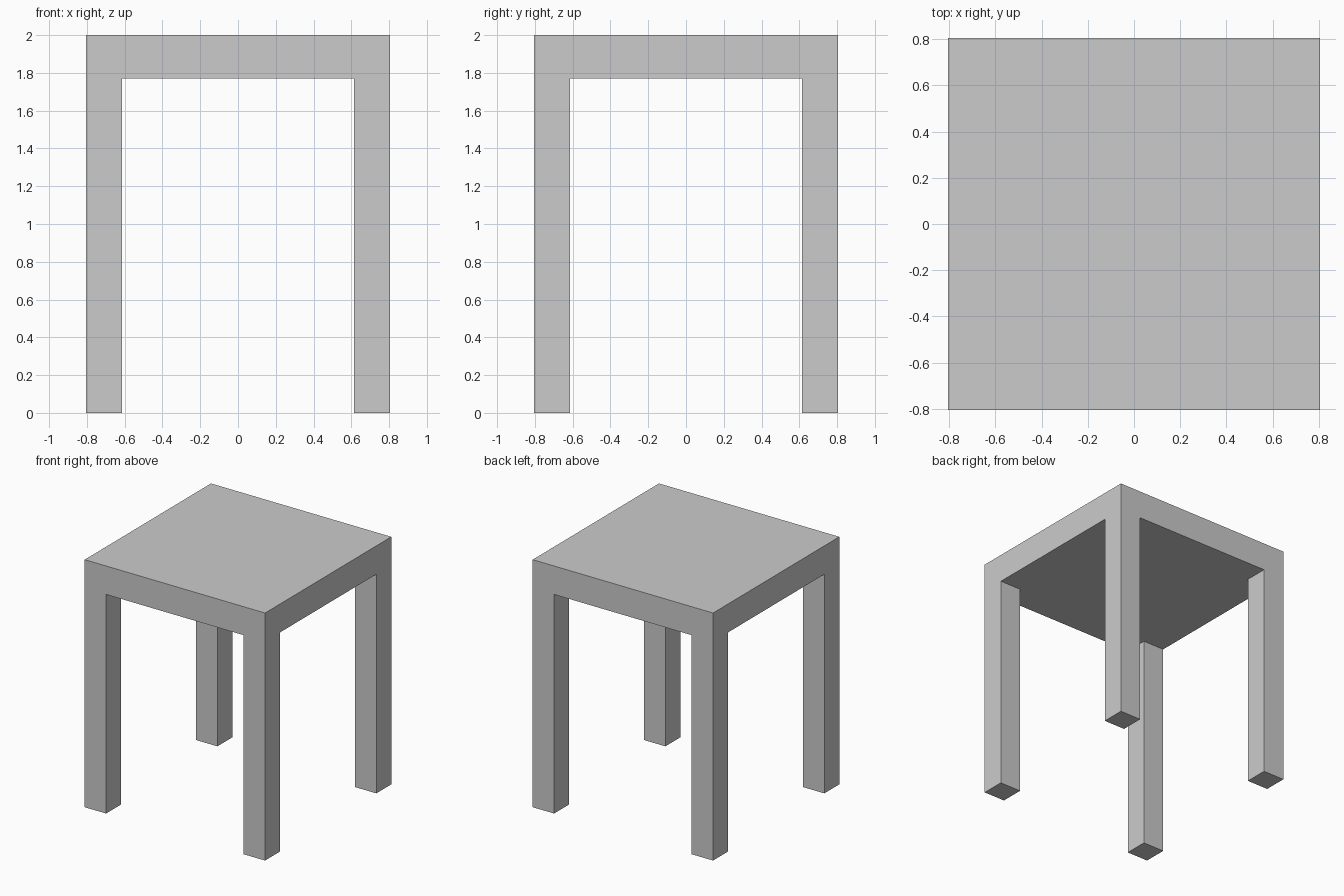
import bpy, bmesh
from mathutils import Vector

if "Cube" in bpy.data.objects:
    bpy.data.objects.remove(bpy.data.objects["Cube"])

HALF = 0.806      # half width of the table
INNER = 0.615     # inner face of the legs
UNDER = 1.77      # underside of the top
HEIGHT = 2.0

bm = bmesh.new()


def extrude(faces, dz, keep=False):
    result = bmesh.ops.extrude_face_region(bm, geom=faces, use_keep_orig=keep)
    verts = [g for g in result["geom"] if isinstance(g, bmesh.types.BMVert)]
    bmesh.ops.translate(bm, verts=verts, vec=Vector((0, 0, dz)))


# underside: 3 x 3 grid whose lines match the inner leg faces
bmesh.ops.create_grid(bm, x_segments=3, y_segments=3, size=HALF)
for v in bm.verts:
    for i in (0, 1):
        if abs(v.co[i]) < HALF * 0.9:
            v.co[i] = INNER if v.co[i] > 0 else -INNER
    v.co.z = UNDER

# thick top
underside = list(bm.faces)
extrude(underside, HEIGHT - UNDER, keep=True)

# four legs flush with the corners
corners = [f for f in bm.faces
           if all(abs(v.co.z - UNDER) < 1e-4 for v in f.verts)
           and all(abs(c) > INNER for c in f.calc_center_median().xy)]
for f in corners:
    extrude([f], -UNDER)

# merge coplanar faces into clean flat sides
bmesh.ops.recalc_face_normals(bm, faces=bm.faces)
bmesh.ops.dissolve_limit(bm, angle_limit=0.01, verts=bm.verts, edges=bm.edges)

mesh = bpy.data.meshes.new("table")
bm.to_mesh(mesh)
bm.free()
table = bpy.data.objects.new("table", mesh)
bpy.context.collection.objects.link(table)
